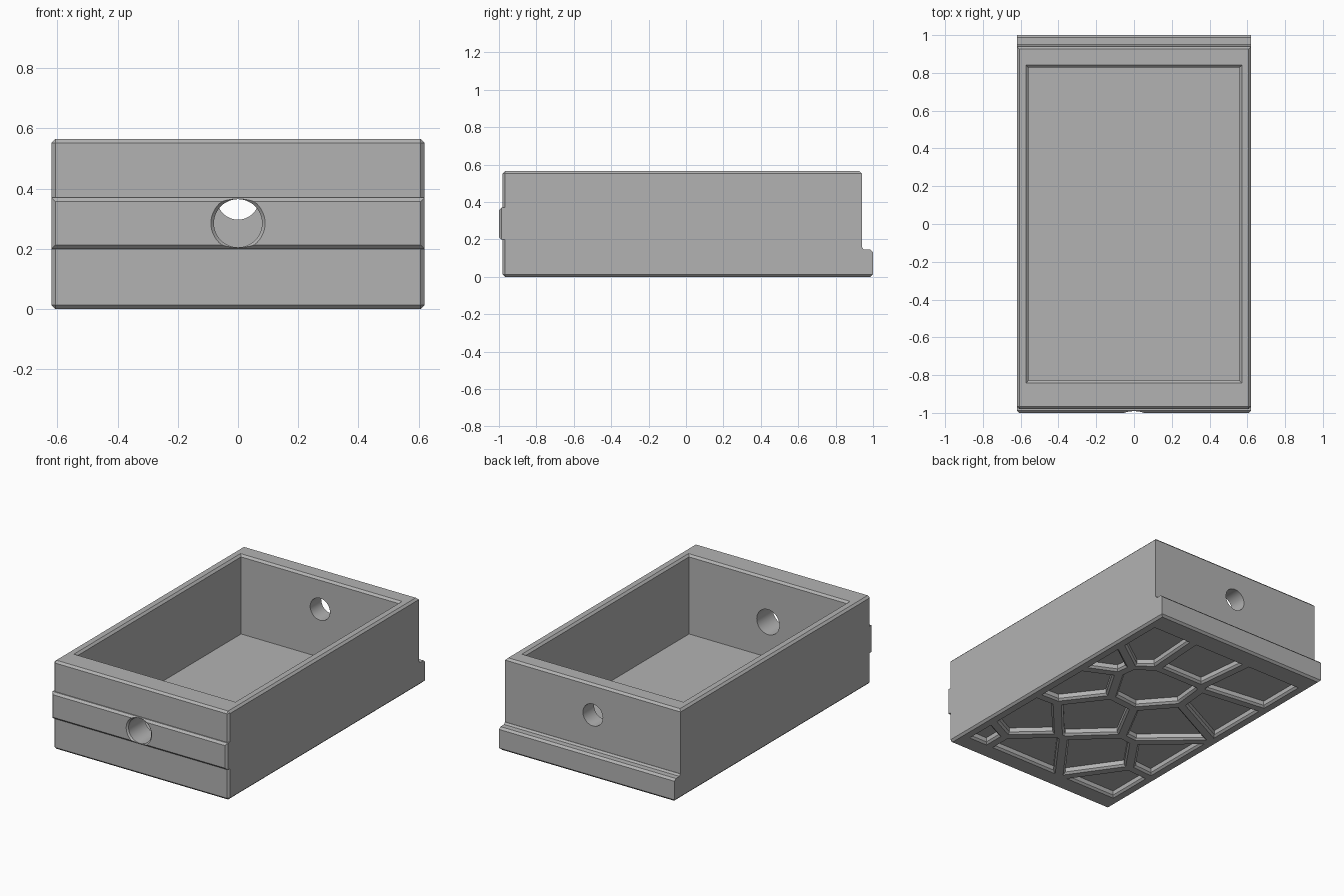
import bpy, bmesh, math
from mathutils import Vector

if "Cube" in bpy.data.objects:
    bpy.data.objects.remove(bpy.data.objects["Cube"])

W, TOP, C = 0.62, 0.565, 0.013      # half width, height, chamfer

grey = bpy.data.materials.new("plain grey")
grey.use_nodes = True
grey.diffuse_color = (0.45, 0.45, 0.45, 1)
grey.node_tree.nodes["Principled BSDF"].inputs["Base Color"].default_value = grey.diffuse_color


def finish(name, bm):
    bmesh.ops.recalc_face_normals(bm, faces=bm.faces)
    mesh = bpy.data.meshes.new(name)
    bm.to_mesh(mesh)
    bm.free()
    mesh.materials.append(grey)
    ob = bpy.data.objects.new(name, mesh)
    bpy.context.collection.objects.link(ob)
    return ob


def add_hull(bm, points):
    """Add a convex solid around the points."""
    verts = [bm.verts.new(p) for p in points]
    out = bmesh.ops.convex_hull(bm, input=verts)
    loose = [g for g in out["geom_interior"] if isinstance(g, bmesh.types.BMVert)]
    bmesh.ops.delete(bm, geom=loose, context="VERTS")
    bmesh.ops.dissolve_limit(bm, angle_limit=0.002, verts=bm.verts, edges=bm.edges)


def hull(name, points):
    bm = bmesh.new()
    add_hull(bm, points)
    return finish(name, bm)


def block(name, lo, hi, rule):
    """Box whose edges are chamfered where rule(midpoint) holds."""
    bm = bmesh.new()
    add_hull(bm, [(x, y, z) for x in (lo[0], hi[0]) for y in (lo[1], hi[1]) for z in (lo[2], hi[2])])
    edges = [e for e in bm.edges if rule((e.verts[0].co + e.verts[1].co) / 2)]
    bmesh.ops.bevel(bm, geom=edges, offset=C, segments=1, affect="EDGES")
    return finish(name, bm)


def rect(hx, hy, z):
    return [(x, y, z) for x in (-hx, hx) for y in (-hy, hy)]


def ring(r, y, z):
    n = 48
    return [(r * math.cos(math.tau * i / n), y, z + r * math.sin(math.tau * i / n)) for i in range(n)]


def combine(target, tool, operation):
    mod = target.modifiers.new(tool.name, "BOOLEAN")
    mod.operation, mod.solver, mod.object = operation, "EXACT", tool
    bpy.context.view_layer.objects.active = target
    bpy.ops.object.modifier_apply(modifier=mod.name)
    bpy.data.objects.remove(tool)


def near(a, b):
    return abs(a - b) < 0.001


# Outer shell
tray = block("drawer_tray", (-W, -0.98, 0), (W, 0.94, TOP),
             lambda m: near(m.z, 0) or near(m.z, TOP) or near(m.y, -0.98))

# Raised band on the front, foot ledge and its fillet on the back
combine(tray, block("front_band", (-W, -1, 0.2), (W, -0.95, 0.37), lambda m: near(m.y, -1)), "UNION")
combine(tray, block("back_ledge", (-W, 0.9, 0), (W, 1, 0.145),
                    lambda m: m.y > 0.91 and (near(m.z, 0) or near(m.y, 1) and m.z > 0.14)), "UNION")
combine(tray, hull("ledge_fillet", [(x, y, z) for x in (-W, W)
                                    for y, z in ((0.92, 0.14), (0.955, 0.14), (0.92, 0.157), (0.942, 0.157))]), "UNION")

# Open compartment with a chamfered lip
combine(tray, hull("compartment", rect(0.558, 0.828, 0.06) + rect(0.558, 0.828, 0.7)), "DIFFERENCE")
combine(tray, hull("lip", rect(0.558, 0.828, TOP - C) + rect(0.584, 0.854, TOP + C)), "DIFFERENCE")

# Round holes in the front and back walls
combine(tray, hull("front_hole", ring(0.08, -1.1, 0.285) + ring(0.08, -0.6, 0.285)), "DIFFERENCE")
combine(tray, hull("front_countersink", ring(0.1, -1.01, 0.285) + ring(0.08, -0.99, 0.285)), "DIFFERENCE")
combine(tray, hull("back_hole", ring(0.07, 0.6, 0.367) + ring(0.07, 1.1, 0.367)), "DIFFERENCE")

# Irregular cell pockets between ribs on the underside
seeds = [Vector(s) for s in (
    (0.40, 0.68), (0.10, 0.70), (0.10, 0.29), (-0.36, 0.65), (-0.40, 0.34),
    (0.49, 0.06), (0.15, -0.20), (-0.23, 0.0), (0.47, -0.48), (0.18, -0.80),
    (-0.17, -0.54), (-0.50, -0.31), (-0.47, -0.75), (0.63, 0.36), (0.63, -0.80))]


def cell(seed, inset):
    """Polygon nearest to seed, shrunk on every side by inset."""
    hx, hy = 0.585 - inset, 0.885 - inset
    poly = [Vector(p) for p in ((-hx, -hy), (hx, -hy), (hx, hy), (-hx, hy))]
    for other in seeds:
        if other is seed:
            continue
        n = (other - seed).normalized()
        d = n.dot((seed + other) / 2) - inset
        out = []
        for a, b in zip(poly, poly[1:] + poly[:1]):
            da, db = n.dot(a) - d, n.dot(b) - d
            if da <= 0:
                out.append(a)
            if da * db < 0:
                out.append(a.lerp(b, da / (da - db)))
        poly = out
    return poly


def cells(name, low, high):
    bm = bmesh.new()
    for s in seeds:
        layers = [[(p.x, p.y, z) for p in cell(s, i)] for i, z in (low, high)]
        if all(len(layer) > 2 for layer in layers):
            add_hull(bm, layers[0] + layers[1])
    return finish(name, bm)


combine(tray, cells("pockets", (0.036, -0.05), (0.036, 0.04)), "DIFFERENCE")
combine(tray, cells("pocket_chamfers", (0.012, -0.012), (0.036, 0.012)), "DIFFERENCE")

# Smooth hole walls, crisp edges elsewhere
bpy.ops.object.select_all(action="DESELECT")
tray.select_set(True)
bpy.context.view_layer.objects.active = tray
bpy.ops.object.shade_smooth_by_angle(angle=math.radians(25))
